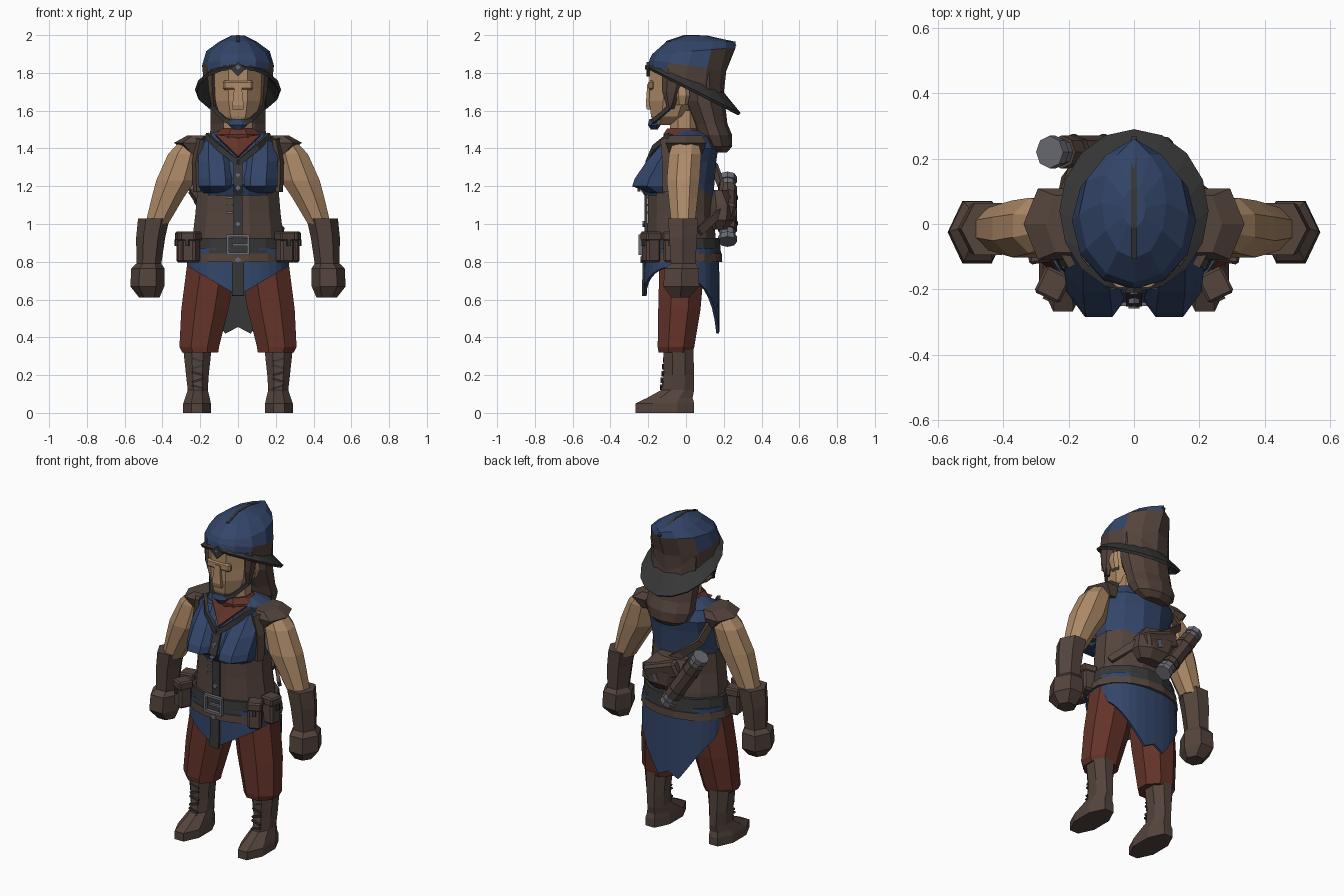
import bpy, bmesh, math
from mathutils import Vector, Matrix, Euler

if "Cube" in bpy.data.objects:
    bpy.data.objects.remove(bpy.data.objects["Cube"])

def mat(name, r, g, b):
    m = bpy.data.materials.new(name)
    m.diffuse_color = (r, g, b, 1)
    m.use_nodes = True
    m.node_tree.nodes["Principled BSDF"].inputs["Base Color"].default_value = m.diffuse_color
    return m

BLUE = mat("blue cloth", 0.033, 0.060, 0.142)
BROWN = mat("brown leather", 0.088, 0.058, 0.046)
RED = mat("rust cloth", 0.125, 0.033, 0.022)
SKIN = mat("skin", 0.42, 0.255, 0.14)
DARK = mat("dark grey trim", 0.038, 0.038, 0.038)
METAL = mat("grey metal", 0.15, 0.15, 0.18)
HAIR = mat("brown hair", 0.085, 0.054, 0.042)

def finish(name, bm, mats, mirror=False, thick=0, offset=0):
    bmesh.ops.recalc_face_normals(bm, faces=bm.faces)
    me = bpy.data.meshes.new(name)
    bm.to_mesh(me)
    bm.free()
    for m in mats:
        me.materials.append(m)
    ob = bpy.data.objects.new(name, me)
    bpy.context.collection.objects.link(ob)
    if thick:
        s = ob.modifiers.new("thickness", 'SOLIDIFY')
        s.thickness, s.offset, s.material_offset = thick, -1, offset
    if mirror:
        ob.modifiers.new("mirror", 'MIRROR')
    return ob

def ring_pts(r, n, turn):
    """Polygon ring (x, y, z, half width, half depth[, tilt along y])."""
    x, y, z, rx, ry = r[:5]
    tilt = r[5] if len(r) > 5 else 0
    k = 1 / math.cos(math.pi / n) if turn else 1
    out = []
    for i in range(n):
        a = 2 * math.pi * (i + (0.5 if turn else 0)) / n
        dy = ry * k * math.sin(a)
        out.append(Vector((x + rx * k * math.cos(a), y + dy, z + tilt * dy)))
    return out

def loft(name, rings, m, n=8, turn=True, mirror=False, caps=True, thick=0, rule=None, edit=None):
    bm = bmesh.new()
    vs = [[bm.verts.new(p) for p in ring_pts(r, n, turn)] for r in rings]
    for a, b in zip(vs, vs[1:]):
        for i in range(n):
            bm.faces.new((a[i], a[(i + 1) % n], b[(i + 1) % n], b[i]))
    if caps:
        bm.faces.new(vs[0][::-1])
        bm.faces.new(vs[-1])
    if edit:
        for v in bm.verts:
            edit(v)
    if rule:
        for f in bm.faces:
            f.material_index = rule(f.calc_center_median())
    return finish(name, bm, m if isinstance(m, list) else [m], mirror, thick)

def box(name, loc, size, m, rot=(0, 0, 0), mirror=False, bevel=0):
    bm = bmesh.new()
    bmesh.ops.create_cube(bm, size=1)
    bmesh.ops.scale(bm, vec=size, verts=bm.verts)
    if bevel:
        bmesh.ops.bevel(bm, geom=bm.edges[:], offset=bevel, segments=1, affect='EDGES')
    bm.transform(Matrix.Translation(loc) @ Euler(rot).to_matrix().to_4x4())
    return finish(name, bm, [m], mirror)

def strap(name, pts, w, t, m, c=None, mirror=False):
    """Flat band along a path, facing away from c (or from the z axis)."""
    bm, pts, rows = bmesh.new(), [Vector(p) for p in pts], []
    for i, p in enumerate(pts):
        tan = (pts[min(i + 1, len(pts) - 1)] - pts[max(i - 1, 0)]).normalized()
        nrm = p - Vector(c if c else (0, 0, p.z))
        side = tan.cross(nrm).normalized() * w / 2
        up = side.cross(tan).normalized() * t / 2
        rows.append([bm.verts.new(p + s) for s in (side + up, side - up, -side - up, -side + up)])
    for a, b in zip(rows, rows[1:]):
        for i in range(4):
            bm.faces.new((a[i], a[(i + 1) % 4], b[(i + 1) % 4], b[i]))
    bm.faces.new(rows[0])
    bm.faces.new(rows[-1][::-1])
    return finish(name, bm, [m], mirror)

def rod(name, a, b, r, m):
    a, b = Vector(a), Vector(b)
    bm = bmesh.new()
    bmesh.ops.create_cone(bm, cap_ends=True, segments=8, radius1=r, radius2=r, depth=(b - a).length)
    bm.transform(Matrix.Translation((a + b) / 2) @ (b - a).to_track_quat('Z', 'Y').to_matrix().to_4x4())
    return finish(name, bm, [m])

# Boots with laces
loft("boots", [(.217, -.112, 0, .073, .155), (.217, -.112, .05, .073, .155), (.215, -.085, .08, .065, .12),
               (.213, -.045, .12, .053, .088), (.215, -.038, .2, .06, .08), (.215, -.04, .34, .075, .08)],
     BROWN, mirror=True)
for i in range(6):
    box("boot_lace", (.214, -.134 + .004 * i, .1 + .036 * i), (.06, .016, .011), DARK, (0, .3 * (-1) ** i, 0), True)

# Trousers
loft("trousers", [(.2, -.055, .32, .095, .09), (.205, -.053, .35, .105, .097),
                  (.175, -.035, .55, .125, .112), (.135, -.02, .82, .13, .12)], RED, mirror=True)

# Coat skirt: pointed front, long tapering tail behind, dark lining
def hem(x, y):
    x = abs(x)
    if y < .04:
        return .62 + .6 * x
    return .42 + 1.5 * max(0, x - .07) if x > .02 else .455

bm = bmesh.new()
N = 32
rows = []
for i in range(N):
    a = 2 * math.pi * i / N
    ca, sa = math.cos(a), math.sin(a)
    x = .265 * math.copysign(abs(ca) ** .85, ca)
    y = -.022 + .197 * math.copysign(abs(sa) ** .8, sa)
    zb = min(hem(x, y), .78)
    rows.append((bm.verts.new((x, y, .87)), bm.verts.new((x * 1.02, y * 1.02, zb))))
for i in range(N):
    a, b = rows[i], rows[(i + 1) % N]
    bm.faces.new((a[0], a[1], b[1], b[0]))
finish("coat_skirt", bm, [BLUE, DARK], thick=.015, offset=1)
strap("skirt_placket", [(0, -.222, .84), (0, -.228, .62)], .062, .012, DARK)

# Torso: corset, chest, bust
loft("corset", [(0, -.025, .82, .245, .185), (0, -.025, .95, .238, .18), (0, -.03, 1.06, .225, .17),
                (0, -.03, 1.18, .215, .17)], BROWN, n=12)
loft("chest", [(0, -.035, 1.15, .2, .18), (0, -.045, 1.21, .212, .195), (0, -.01, 1.33, .225, .17),
               (0, .03, 1.4, .23, .14), (0, .02, 1.46, .2, .12), (0, .01, 1.495, .1, .09)], BLUE, n=12)
loft("bust", [(.1, -.12, 1.165, .085, .075), (.108, -.15, 1.2, .1, .135), (.108, -.14, 1.24, .1, .132),
              (.115, -.1, 1.33, .098, .11), (.125, -.05, 1.44, .075, .065)], BLUE, mirror=True)
strap("chest_placket", [(0, -.19, 1.35), (0, -.245, 1.2), (0, -.212, 1.15), (0, -.212, .92)], .05, .014, DARK)
strap("lapels", [(.165, -.085, 1.47), (.1, -.165, 1.405), (0, -.205, 1.32)], .03, .02, DARK, mirror=True)
strap("armhole_edge", [(.2, -.11, 1.45), (.222, -.1, 1.33), (.218, -.1, 1.17)], .045, .025, BROWN, mirror=True)
for z, y in ((1.26, -.235), (1.19, -.25), (1.0, -.222), (.81, -.232)):
    box("stud", (0, y, z), (.024, .016, .024), METAL, (0, math.pi / 4, 0))
for z in (1.06, 1.1, 1.14):
    box("corset_clasp", (-.045, -.203, z), (.035, .014, .01), METAL)

# Belt, buckle and pouches
loft("belt", [(0, -.022, .845, .268, .207), (0, -.022, .925, .258, .2)], DARK, n=16)
loft("belt_edge", [(0, -.022, .8, .282, .214), (0, -.022, .845, .276, .212)], BROWN, n=16)
for s in (-1, 1):
    box("buckle_side", (.055 * s, -.24, .89), (.014, .022, .11), METAL)
    box("buckle_bar", (0, -.24, .89 + .048 * s), (.11, .022, .014), METAL)
box("buckle_tongue", (.01, -.24, .89), (.08, .016, .012), METAL)
for x, y, r in ((.248, -.185, .45), (.282, -.075, 1.4)):
    box("pouch", (x, y, .87), (.078, .08, .15), BROWN, (0, 0, r), True, .012)
    box("pouch_flap", (x, y, .935), (.086, .09, .05), BROWN, (0, 0, r), True, .008)
    box("pouch_clip", (x + .046 * math.sin(r), y - .046 * math.cos(r), .9), (.02, .012, .035), DARK, (0, 0, r), True)

# Arms, shoulder caps, gauntlets
loft("arms", [(.25, 0, 1.445, .05, .065), (.285, -.005, 1.37, .085, .085), (.33, -.015, 1.23, .103, .087),
              (.372, -.015, 1.14, .085, .077), (.43, -.015, 1.0, .06, .062)], SKIN, mirror=True)
loft("shoulder_caps", [(.225, 0, 1.37, .04, .1), (.25, 0, 1.43, .088, .125), (.21, 0, 1.468, .06, .1)],
     BROWN, n=6, turn=False, mirror=True)
loft("gauntlets", [(.446, -.015, 1.03, .083, .092), (.462, -.015, .93, .077, .085), (.472, -.015, .79, .066, .075),
                   (.477, -.022, .765, .088, .105), (.48, -.025, .67, .09, .11), (.47, -.03, .612, .055, .055)],
     BROWN, n=6, turn=False, mirror=True)

# Neck, scarf, head
loft("neck", [(0, -.01, 1.42, .08, .075), (0, -.01, 1.6, .075, .075)], SKIN)
loft("scarf", [(0, 0, 1.43, .135, .115), (0, -.01, 1.475, .12, .11), (0, -.015, 1.505, .085, .085)], RED)
bm = bmesh.new()
v = [bm.verts.new(p) for p in ((-.12, -.09, 1.475), (0, -.195, 1.36), (.12, -.09, 1.475), (0, -.13, 1.455))]
bm.faces.new((v[0], v[1], v[3]))
bm.faces.new((v[1], v[2], v[3]))
finish("scarf_front", bm, [RED], thick=.02)
loft("head", [(0, -.12, 1.525, .05, .05), (0, -.085, 1.57, .095, .1), (0, -.07, 1.65, .12, .125),
              (0, -.055, 1.72, .123, .138), (0, -.055, 1.84, .125, .138)], SKIN)
loft("nose", [(0, -.185, 1.605, .03, .022), (0, -.188, 1.63, .03, .025), (0, -.185, 1.74, .018, .02)], SKIN, n=4)
box("brow", (0, -.185, 1.735), (.16, .03, .05), SKIN, bevel=.01)
loft("ears", [(.12, -.02, 1.63, .015, .025), (.133, -.02, 1.68, .018, .035), (.13, -.02, 1.73, .012, .03)],
     SKIN, n=6, mirror=True)
strap("chin_strap", [(.15, -.05, 1.76), (.132, -.085, 1.62), (.07, -.165, 1.55), (0, -.19, 1.53)], .025, .014,
      DARK, mirror=True)
loft("chin_pad", [(0, -.168, 1.5, .025, .018), (0, -.168, 1.525, .05, .034), (0, -.168, 1.555, .035, .026)], BLUE)

# Hair, rolled at the nape
loft("hair", [(0, .09, 1.8, .155, .1), (0, .095, 1.65, .148, .105), (0, .13, 1.53, .145, .085),
              (0, .15, 1.47, .148, .09), (0, .17, 1.41, .125, .07), (0, .18, 1.378, .07, .035)], HAIR, n=10)
loft("side_locks", [(.128, -.08, 1.61, .01, .015), (.135, -.08, 1.7, .02, .04), (.14, -.06, 1.82, .025, .06)],
     HAIR, n=6, mirror=True)

# Hat: blue crown with a rear point, brown back, dark brim
def rear_point(v):
    if abs(v.co.x) < .01 and v.co.y > .2 and v.co.z > 1.88:
        v.co.y = .262

def hat_colour(c):
    return 1 if (c.y > -.06 and c.z < 1.82) or (c.y > .1 and c.z < 1.91) else 0

loft("hat_crown", [(0, 0, 1.765, .183, .2, -.36), (0, .01, 1.84, .19, .203, -.15), (0, .03, 1.915, .168, .21, .08),
                   (0, .065, 1.965, .1, .17, 0), (0, .05, 1.997, .035, .06, 0)],
     [BLUE, BROWN], n=12, turn=False, rule=hat_colour, edit=rear_point)
loft("hat_brim", [(0, 0, 1.778, .172, .19, -.36), (0, .04, 1.712, .228, .25, -.5)], DARK, n=16, turn=False,
     caps=False, thick=.018)
strap("hat_ridge", [(0, -.105, 1.963), (0, -.01, 1.995), (0, .11, 1.994), (0, .235, 1.963), (0, .264, 1.943)],
      .018, .01, DARK, c=(0, .03, 1.7))
box("hat_badge", (0, -.2, 1.82), (.055, .018, .055), DARK, (0, math.pi / 4, 0))
box("badge_stud", (0, -.21, 1.83), (.018, .012, .018), METAL, (0, math.pi / 4, 0))

# Satchel, strap and carrying tube on the back
loft("satchel", [(.03, .175, .97, .08, .04), (.02, .185, 1.02, .13, .07), (0, .19, 1.1, .14, .07),
                 (-.03, .17, 1.18, .1, .045)], BROWN)
box("satchel_flap", (0, .23, 1.1), (.23, .06, .1), BROWN, (-.2, .35, 0), bevel=.015)
box("satchel_clip", (.03, .258, 1.06), (.03, .014, .045), METAL, (-.2, .35, 0))
strap("satchel_strap", [(-.225, .07, 1.4), (-.205, .15, 1.3), (-.1, .185, 1.21), (.13, .18, 1.06), (.235, .07, .96)],
      .045, .02, BROWN)
top, low = Vector((-.258, .22, 1.25)), Vector((-.03, .22, .91))
rod("tube", top, low, .042, METAL)
rod("tube_sleeve", top.lerp(low, .16), top.lerp(low, .84), .051, BROWN)
for t in (0, .93):
    rod("tube_cap", top.lerp(low, t), top.lerp(low, t + .08), .05, METAL)
for t in (.3, .7):
    rod("tube_band", top.lerp(low, t), top.lerp(low, t + .05), .055, BROWN)
